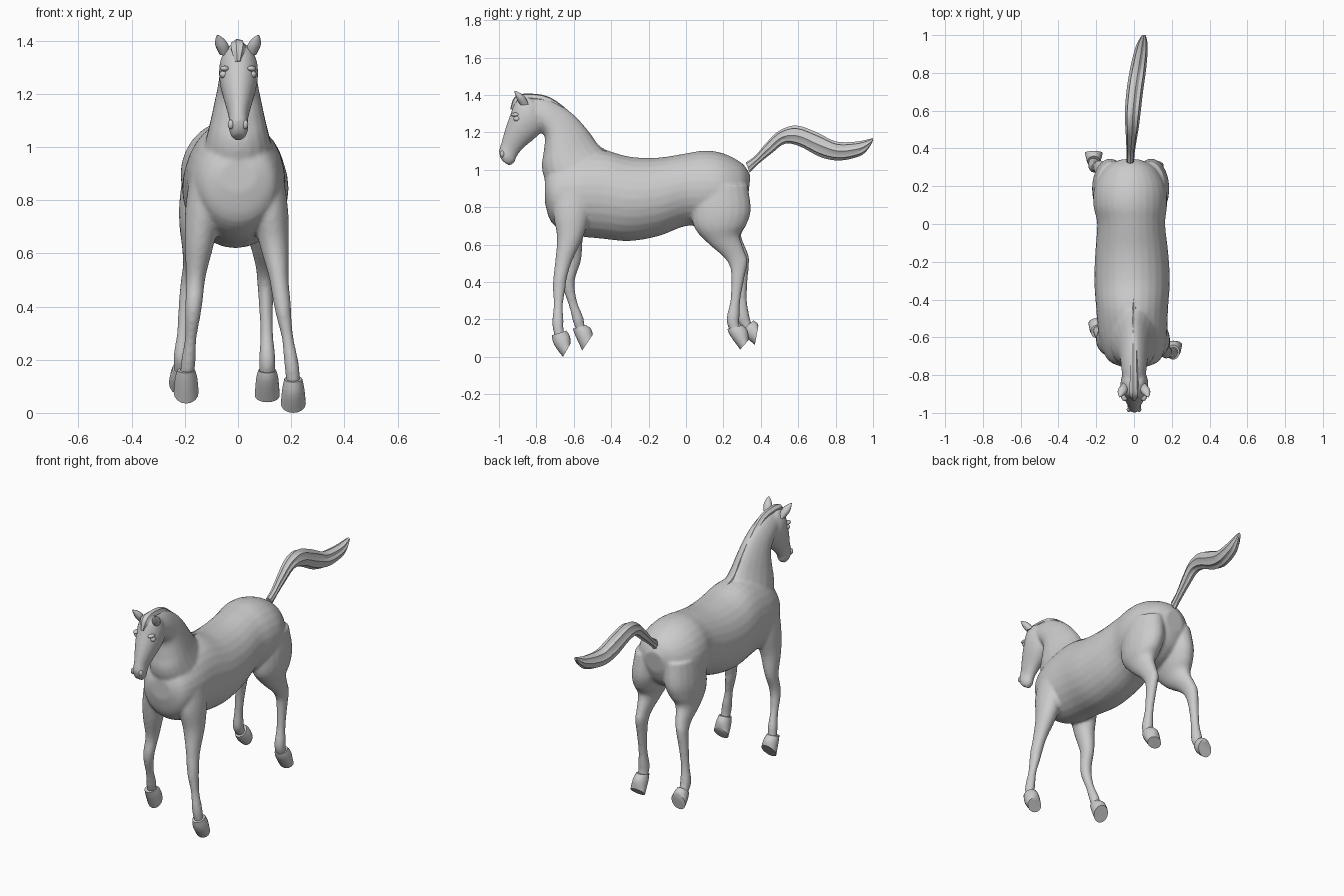
import bpy, bmesh, math
from mathutils import Vector


def smooth_stations(st, sub):
    """Catmull-Rom interpolation between the cross-sections."""
    out = []
    for i in range(len(st) - 1):
        p0, p1 = st[max(i - 1, 0)], st[i]
        p2, p3 = st[i + 1], st[min(i + 2, len(st) - 1)]
        for k in range(sub):
            t = k / sub
            out.append([0.5 * (2 * b + (c - a) * t + (2 * a - 5 * b + 4 * c - d) * t * t
                               + (3 * b - a - 3 * c + d) * t ** 3)
                        for a, b, c, d in zip(p0, p1, p2, p3)])
    return out + [st[-1]]


def loft(bm, stations, sides=20, sub=4, taper=0.0, ridge=0.0):
    """Station: (y, z of one edge, y, z of the opposite edge, x centre, x radius)."""
    rings = []
    for ya, za, yb, zb, x, rx in smooth_stations(stations, sub):
        c = Vector((x, (ya + yb) / 2, (za + zb) / 2))
        u = Vector((0, (ya - yb) / 2, (za - zb) / 2))
        ring = []
        for i in range(sides):
            a = 2 * math.pi * i / sides
            s = 1 - ridge * (i % 2)
            wide = rx * math.cos(a) * (1 - taper * math.sin(a))
            ring.append(bm.verts.new(c + (u * math.sin(a) + Vector((wide, 0, 0))) * s))
        rings.append(ring)
    for r, q in zip(rings, rings[1:]):
        for i in range(sides):
            j = (i + 1) % sides
            bm.faces.new((r[i], r[j], q[j], q[i]))
    bm.faces.new(rings[0])
    bm.faces.new(rings[-1])


def finish(bm, name, angle=None):
    bmesh.ops.recalc_face_normals(bm, faces=bm.faces[:])
    me = bpy.data.meshes.new(name)
    bm.to_mesh(me)
    bm.free()
    ob = bpy.data.objects.new(name, me)
    bpy.context.collection.objects.link(ob)
    if angle:
        bpy.ops.object.select_all(action='DESELECT')
        ob.select_set(True)
        bpy.context.view_layer.objects.active = ob
        bpy.ops.object.shade_smooth_by_angle(angle=math.radians(angle))
    return ob


def part(name, stations, angle=40, **kw):
    bm = bmesh.new()
    loft(bm, stations, **kw)
    return finish(bm, name, angle)


# Body sections: upper edge, lower edge
torso = [(-.755, .95, -.755, .83, 0, .07), (-.715, 1.02, -.72, .72, 0, .14),
         (-.60, 1.08, -.62, .655, -.005, .178), (-.45, 1.105, -.45, .632, -.01, .19),
         (-.30, 1.07, -.30, .62, -.01, .2), (-.15, 1.065, -.15, .645, -.012, .193),
         (0, 1.088, 0, .70, -.015, .18), (.1, 1.103, .1, .69, -.02, .195),
         (.2, 1.088, .2, .70, -.02, .188), (.3, 1.035, .29, .76, -.02, .135),
         (.345, .97, .33, .84, -.02, .06)]
# Neck: crest edge, throat edge
neck = [(-.40, 1.06, -.70, .80, 0, .15), (-.475, 1.14, -.768, .99, 0, .112),
        (-.545, 1.235, -.762, 1.09, 0, .09), (-.625, 1.315, -.755, 1.17, 0, .074),
        (-.735, 1.378, -.78, 1.22, 0, .066), (-.86, 1.392, -.83, 1.27, 0, .055)]
# Head: forehead edge, jaw edge
head = [(-.85, 1.395, -.765, 1.31, .002, .048), (-.908, 1.375, -.757, 1.225, .002, .072),
        (-.938, 1.30, -.80, 1.175, .002, .07), (-.966, 1.22, -.865, 1.12, .002, .052),
        (-.986, 1.15, -.903, 1.075, .002, .037), (-1.0, 1.095, -.917, 1.04, .002, .037),
        (-.985, 1.05, -.945, 1.022, .002, .024)]
# Legs: front edge, back edge
front_right = [(-.70, .90, -.48, .90, .11, .06), (-.71, .77, -.51, .77, .12, .068),
               (-.69, .64, -.55, .64, .135, .056), (-.70, .51, -.61, .51, .153, .037),
               (-.71, .42, -.637, .42, .165, .033), (-.712, .36, -.645, .36, .173, .028),
               (-.708, .28, -.658, .28, .187, .022), (-.715, .19, -.655, .20, .2, .027),
               (-.708, .13, -.655, .15, .206, .027), (-.69, .08, -.645, .11, .208, .026)]
front_left = [(-.70, .90, -.48, .90, -.12, .06), (-.70, .77, -.51, .77, -.13, .068),
              (-.68, .64, -.55, .64, -.145, .056), (-.65, .51, -.56, .52, -.158, .037),
              (-.66, .42, -.59, .43, -.165, .033), (-.655, .36, -.595, .37, -.17, .029),
              (-.625, .27, -.58, .29, -.178, .022), (-.605, .19, -.55, .215, -.186, .027),
              (-.59, .15, -.543, .175, -.19, .027), (-.57, .11, -.53, .13, -.195, .026)]
rear_right = [(.04, .92, .33, .92, .08, .09), (.03, .79, .347, .79, .092, .094),
              (.045, .69, .325, .71, .1, .082), (.12, .605, .288, .65, .103, .056),
              (.2, .535, .315, .56, .103, .036), (.235, .48, .33, .51, .103, .031),
              (.242, .41, .312, .42, .105, .027), (.237, .30, .29, .30, .108, .024),
              (.217, .21, .287, .22, .11, .03), (.225, .16, .285, .18, .11, .03),
              (.25, .12, .295, .14, .11, .028)]
rear_left = [(.04, .92, .33, .92, -.115, .09), (.03, .79, .347, .79, -.127, .094),
             (.045, .69, .325, .71, -.14, .08), (.12, .605, .295, .65, -.155, .056),
             (.21, .545, .325, .57, -.17, .037), (.255, .49, .338, .52, -.182, .032),
             (.27, .41, .33, .42, -.195, .028), (.275, .30, .325, .31, -.205, .024),
             (.272, .21, .337, .23, -.212, .03), (.295, .16, .345, .195, -.214, .028),
             (.325, .13, .355, .165, -.215, .027)]

# Fused skin of torso, neck, head and legs
bm = bmesh.new()
loft(bm, torso, sides=28)
loft(bm, neck, taper=.25)
loft(bm, head, taper=-.05)
for leg in (front_right, front_left, rear_right, rear_left):
    loft(bm, leg)
body = finish(bm, "horse_body")
rem = body.modifiers.new("fuse", 'REMESH')
rem.mode = 'VOXEL'
rem.voxel_size = .009
rem.use_smooth_shade = True
sm = body.modifiers.new("soften", 'SMOOTH')
sm.factor, sm.iterations = .5, 5

# Hooves: coronet band, wall, tilted sole
hooves = {
    "front_right_hoof": (.208, (-.718, .115, -.64, .14), (-.705, .065, -.62, .11), (-.658, 0, -.618, .07)),
    "front_left_hoof": (-.195, (-.605, .15, -.535, .17), (-.59, .11, -.508, .15), (-.555, .035, -.498, .12)),
    "rear_right_hoof": (.11, (.222, .15, .303, .17), (.235, .115, .33, .14), (.29, .04, .335, .09)),
    "rear_left_hoof": (-.213, (.30, .14, .36, .195), (.322, .105, .382, .18), (.368, .065, .387, .165)),
}
for name, (x, top, wall, sole) in hooves.items():
    part(name, [(*top, x, .034), (*wall, x, .042), (*sole, x, .047)], angle=35, sides=16, sub=3)

# Mane running over the poll into the forelock
part("mane", [(-.35, 1.08, -.37, 1.03, 0, .006), (-.455, 1.122, -.49, 1.07, 0, .016),
              (-.512, 1.195, -.56, 1.15, 0, .021), (-.595, 1.288, -.63, 1.24, 0, .022),
              (-.73, 1.39, -.74, 1.34, 0, .022), (-.86, 1.408, -.85, 1.36, 0, .026),
              (-.918, 1.388, -.89, 1.35, 0, .03), (-.94, 1.325, -.90, 1.31, 0, .012)],
     angle=25, sides=14, ridge=.14)

# Tail with hair ridges
part("tail", [(.32, 1.04, .34, .985, -.02, .02), (.37, 1.075, .385, 1.03, -.018, .022),
              (.43, 1.145, .46, 1.09, -.014, .028), (.50, 1.21, .53, 1.14, -.01, .036),
              (.59, 1.237, .61, 1.125, -.006, .042), (.70, 1.2, .72, 1.068, .005, .044),
              (.80, 1.152, .82, 1.05, .02, .043), (.90, 1.15, .92, 1.07, .036, .036),
              (.96, 1.16, .965, 1.10, .045, .026), (1.0, 1.17, .998, 1.15, .052, .01)],
     angle=25, sides=16, ridge=.17)

# Ears, eyes and nostrils on both sides
for side, s in (("left", -1), ("right", 1)):
    part(side + "_ear", [(-.885, 1.345, -.84, 1.35, s * .05, .019),
                         (-.903, 1.375, -.86, 1.388, s * .06, .025),
                         (-.912, 1.40, -.885, 1.41, s * .068, .017),
                         (-.918, 1.42, -.912, 1.422, s * .076, .003)], sides=12)
    for label, pos, scale in (("eye", (s * .054, -.903, 1.273), (.016, .019, .015)),
                              ("brow", (s * .05, -.912, 1.295), (.018, .026, .011)),
                              ("nostril", (s * .027, -.982, 1.085), (.012, .013, .018))):
        bm = bmesh.new()
        bmesh.ops.create_uvsphere(bm, u_segments=14, v_segments=8, radius=1)
        for v in bm.verts:
            v.co = Vector(a * b + c for a, b, c in zip(v.co, scale, pos))
        finish(bm, f"{side}_{label}", 60)
